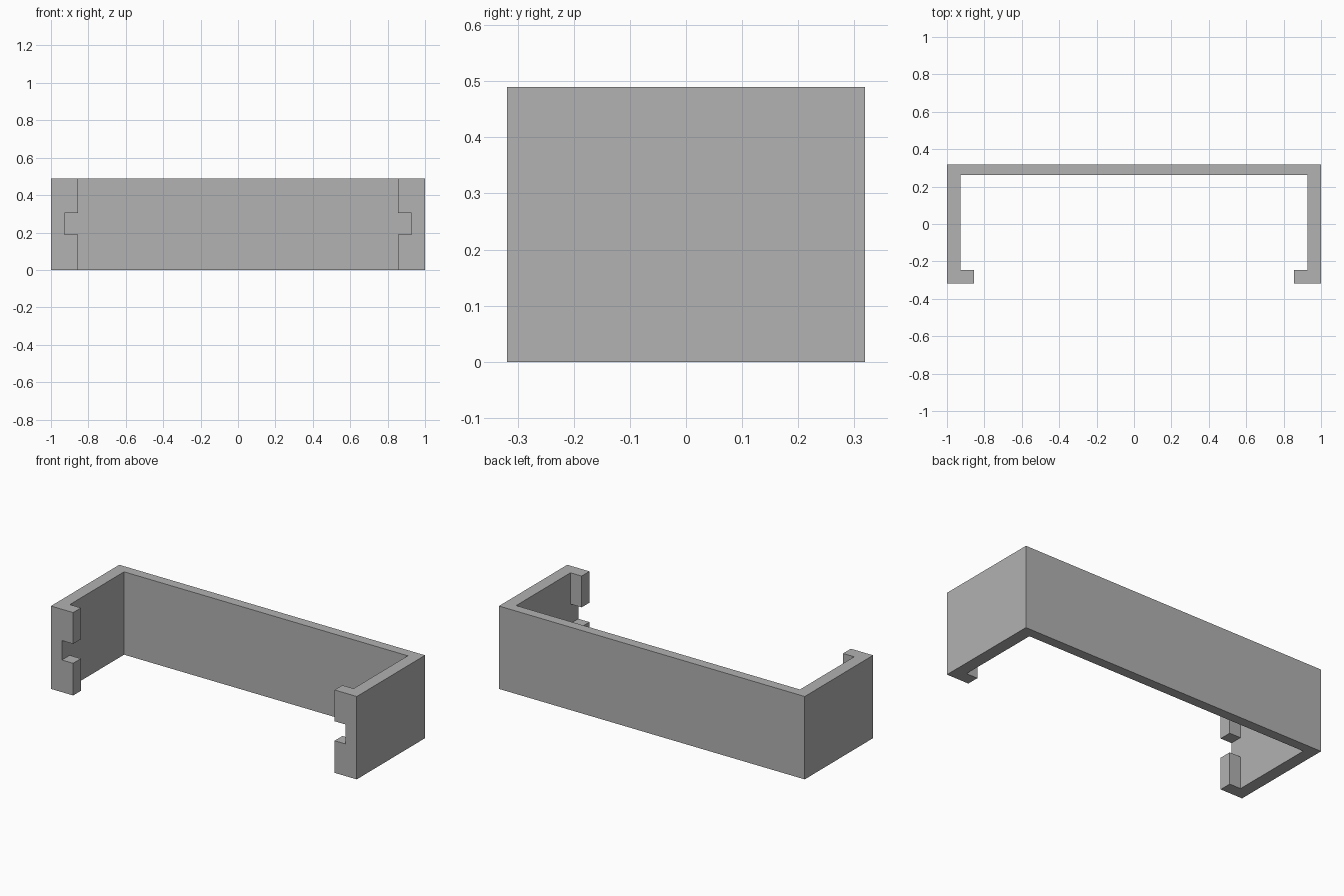
import bpy
import bmesh
from mathutils import Vector

# Overall sizes
HALF_W, HALF_D, HEIGHT = 1.0, 0.319, 0.49
WALL_X, BACK_Y, LIP_Y = 0.928, 0.261, -0.246
LIP_DEPTH = 0.073
NOTCH_LOW, NOTCH_HIGH = 0.19, 0.305

cube = bpy.data.objects.get("Cube")
if cube:
    bpy.data.objects.remove(cube, do_unlink=True)

# Plain grey material
grey = bpy.data.materials.new("plain grey")
grey.use_nodes = True
colour = (0.445, 0.445, 0.445, 1.0)
grey.diffuse_color = colour
grey.node_tree.nodes["Principled BSDF"].inputs["Base Color"].default_value = colour

# U-shaped wall outline, mirrored about x = 0
half = [(WALL_X, BACK_Y), (WALL_X, LIP_Y), (WALL_X, -HALF_D),
        (HALF_W, -HALF_D), (HALF_W, HALF_D)]
outline = half + [(-x, y) for x, y in reversed(half)]

bm = bmesh.new()
base = bm.faces.new([bm.verts.new((x, y, 0)) for x, y in outline])
walls = bmesh.ops.extrude_face_region(bm, geom=[base], use_keep_orig=True)
top = [v for v in walls["geom"] if isinstance(v, bmesh.types.BMVert)]
bmesh.ops.translate(bm, verts=top, vec=(0, 0, HEIGHT))

# Split the walls into bands for the notch between the lips
for z in (NOTCH_LOW, NOTCH_HIGH):
    bmesh.ops.bisect_plane(bm, geom=bm.verts[:] + bm.edges[:] + bm.faces[:],
                           plane_co=(0, 0, z), plane_no=(0, 0, 1))
bmesh.ops.recalc_face_normals(bm, faces=bm.faces[:])

# Extrude the upper and lower lips inward from each side wall
for side in (1, -1):
    lips = []
    for f in bm.faces:
        c = f.calc_center_median()
        if (abs(c.x - side * WALL_X) < 0.001 and c.y < LIP_Y
                and abs(f.normal.x) > 0.9
                and not NOTCH_LOW < c.z < NOTCH_HIGH):
            lips.append(f)
    new = bmesh.ops.extrude_face_region(bm, geom=lips)
    verts = [g for g in new["geom"] if isinstance(g, bmesh.types.BMVert)]
    bmesh.ops.translate(bm, verts=verts, vec=Vector((-side * LIP_DEPTH, 0, 0)))
    bmesh.ops.delete(bm, geom=[f for f in lips if f.is_valid], context="FACES_ONLY")

# Merge coplanar faces into clean flat sides
bmesh.ops.dissolve_limit(bm, angle_limit=0.01, verts=bm.verts[:], edges=bm.edges[:])
bmesh.ops.recalc_face_normals(bm, faces=bm.faces[:])

mesh = bpy.data.meshes.new("clip_bracket")
bm.to_mesh(mesh)
bm.free()
mesh.materials.append(grey)
bracket = bpy.data.objects.new("clip_bracket", mesh)
bpy.context.collection.objects.link(bracket)
